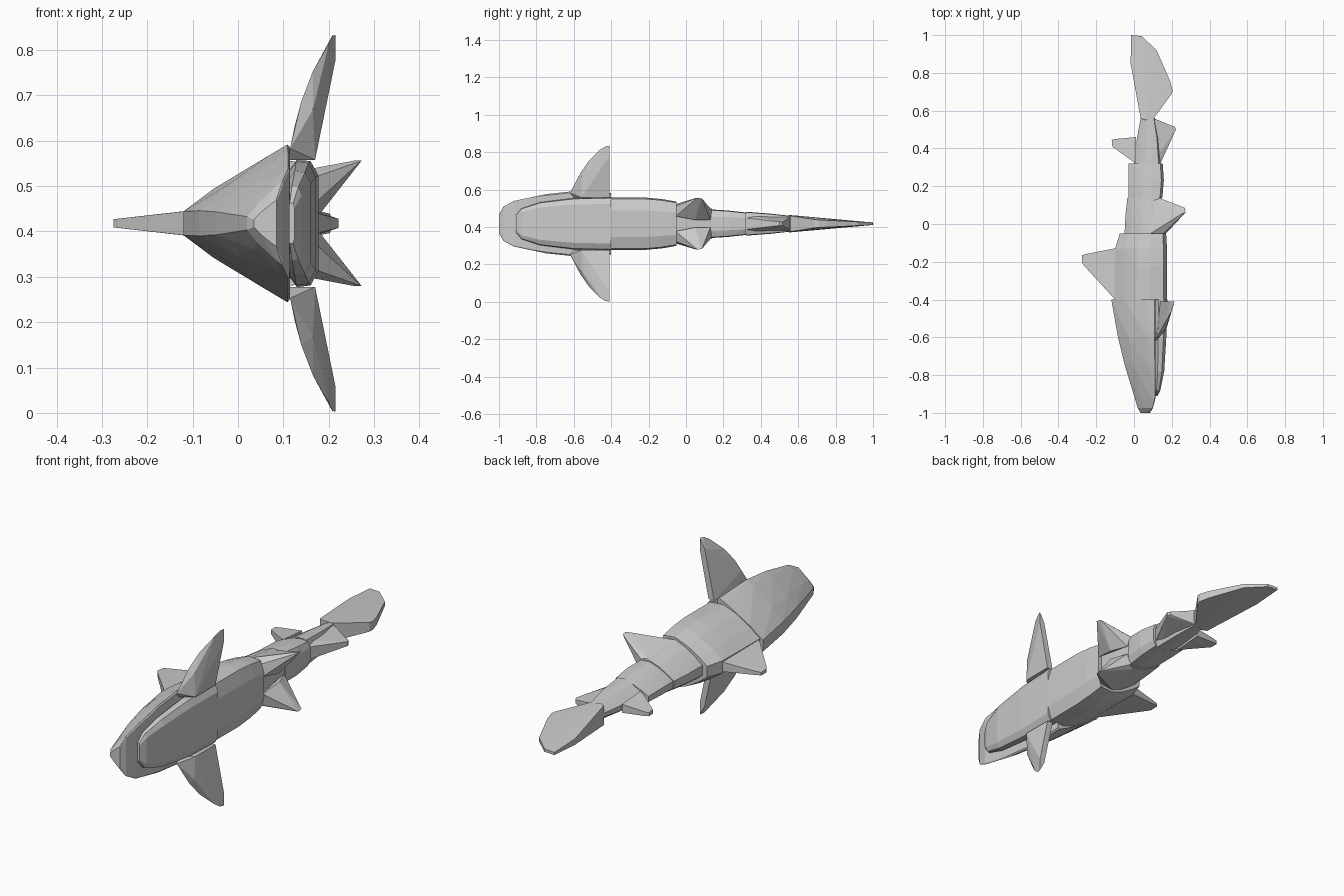
import bpy, bmesh

ZC = 0.418  # mirror plane: the fish lies on its side, belly towards +x

# Cross-sections as (fraction from back to belly, fraction of half width)
HEAD = [(0, .16), (.28, .46), (.52, .66), (.78, .87), (.97, 1), (1, .96)]
BODY = [(0, .22), (.18, .5), (.42, .8), (.68, 1), (.93, .95), (1, .5)]
SLAB = [(0, .8), (.3, 1), (.75, .97), (1, .75)]


def hull(name, pts):
    """Faceted convex solid around a set of points."""
    bm = bmesh.new()
    for p in pts:
        bm.verts.new(p)
    res = bmesh.ops.convex_hull(bm, input=bm.verts[:])
    junk = {g for g in res["geom_interior"] + res["geom_unused"]
            if isinstance(g, bmesh.types.BMVert)}
    bmesh.ops.delete(bm, geom=list(junk), context='VERTS')
    bmesh.ops.dissolve_limit(bm, angle_limit=0.02, verts=bm.verts[:], edges=bm.edges[:])
    bmesh.ops.recalc_face_normals(bm, faces=bm.faces[:])
    me = bpy.data.meshes.new(name)
    bm.to_mesh(me)
    bm.free()
    ob = bpy.data.objects.new(name, me)
    bpy.context.collection.objects.link(ob)
    return ob


def segment(name, stations, profile):
    """Body section from stations (y, back x, belly x, half width)."""
    hull(name, [(x0 + t * (x1 - x0), y, ZC + s * w * h)
                for y, x0, x1, h in stations for t, w in profile for s in (-1, 1)])


def blade(name, outline):
    """Upright fin on the mirror plane from points (x, y, half thickness)."""
    hull(name, [(x, y, ZC + s * h) for x, y, h in outline for s in (-1, 1)])


def side_pair(name, pts):
    """Mirrored parts from points (x, y, offset from the mirror plane)."""
    for side, s in (("left", 1), ("right", -1)):
        hull(f"{name}_{side}", [(x, y, ZC + s * d) for x, y, d in pts])


# Head and lower jaw
segment("head", [(-1.0, .035, .085, .05), (-.975, .02, .1, .092),
                 (-.92, .005, .114, .122), (-.75, -.048, .115, .158),
                 (-.6, -.085, .115, .174), (-.4, -.12, .115, .165)], HEAD)
segment("jaw", [(-.91, .11, .125, .045), (-.88, .11, .14, .082),
                (-.78, .11, .16, .115), (-.6, .11, .171, .137),
                (-.4, .11, .177, .141)], SLAB)

# Trunk
segment("trunk", [(-.4, -.105, .175, .14), (-.22, -.1, .176, .14),
                  (-.13, -.1, .175, .132), (-.05, -.075, .17, .118)], BODY)
segment("rear_trunk", [(-.05, -.05, .15, .105), (.05, -.045, .15, .093),
                       (.14, -.035, .145, .08)], BODY)
segment("tail_stalk", [(.14, -.03, .15, .076), (.23, -.03, .158, .07),
                       (.32, -.028, .152, .06)], BODY)
segment("tail_root", [(.32, .0, .14, .064), (.45, .015, .13, .054),
                      (.56, .035, .11, .042)], BODY)

# Fins on the mirror plane
blade("front_dorsal_fin", [(-.09, -.395, .03), (-.105, -.395, .028), (-.09, -.13, .024),
                           (-.105, -.13, .022), (-.265, -.22, .01), (-.275, -.205, .009),
                           (-.275, -.165, .007), (-.25, -.158, .009)])
blade("rear_dorsal_fin", [(.01, .325, .03), (-.005, .33, .028), (.01, .46, .02),
                          (-.115, .41, .01), (-.118, .445, .008), (-.1, .45, .01)])
blade("anal_fin", [(.1, .325, .05), (.142, .325, .03), (.1, .56, .038),
                   (.115, .555, .02), (.222, .5, .01), (.215, .515, .008)])
blade("tail_fin", [(.035, .56, .046), (.105, .56, .042), (.2, .69, .022), (.204, .71, .02),
                   (.19, .76, .018), (.12, .92, .01), (.04, .995, .007), (-.015, 1.0, .006),
                   (-.018, .85, .014), (.06, .55, .046)])

# Paired fins
side_pair("pectoral_fin", [(.115, -.62, .165), (.115, -.6, .14), (.125, -.585, .215),
                           (.17, -.56, .14), (.14, -.41, .14), (.17, -.41, .14),
                           (.14, -.565, .27), (.165, -.56, .25), (.165, -.52, .335),
                           (.2, -.46, .395), (.208, -.43, .414), (.215, -.41, .415),
                           (.215, -.41, .36), (.19, -.41, .37)])
side_pair("pelvic_fin", [(.08, -.055, .105), (.165, -.055, .04), (.15, -.055, .095),
                         (.09, .13, .075), (.15, .13, .02), (.13, .14, .07),
                         (.18, .05, .02), (.272, .06, .138), (.27, .085, .135),
                         (.255, .055, .138), (.08, .03, .09)])
